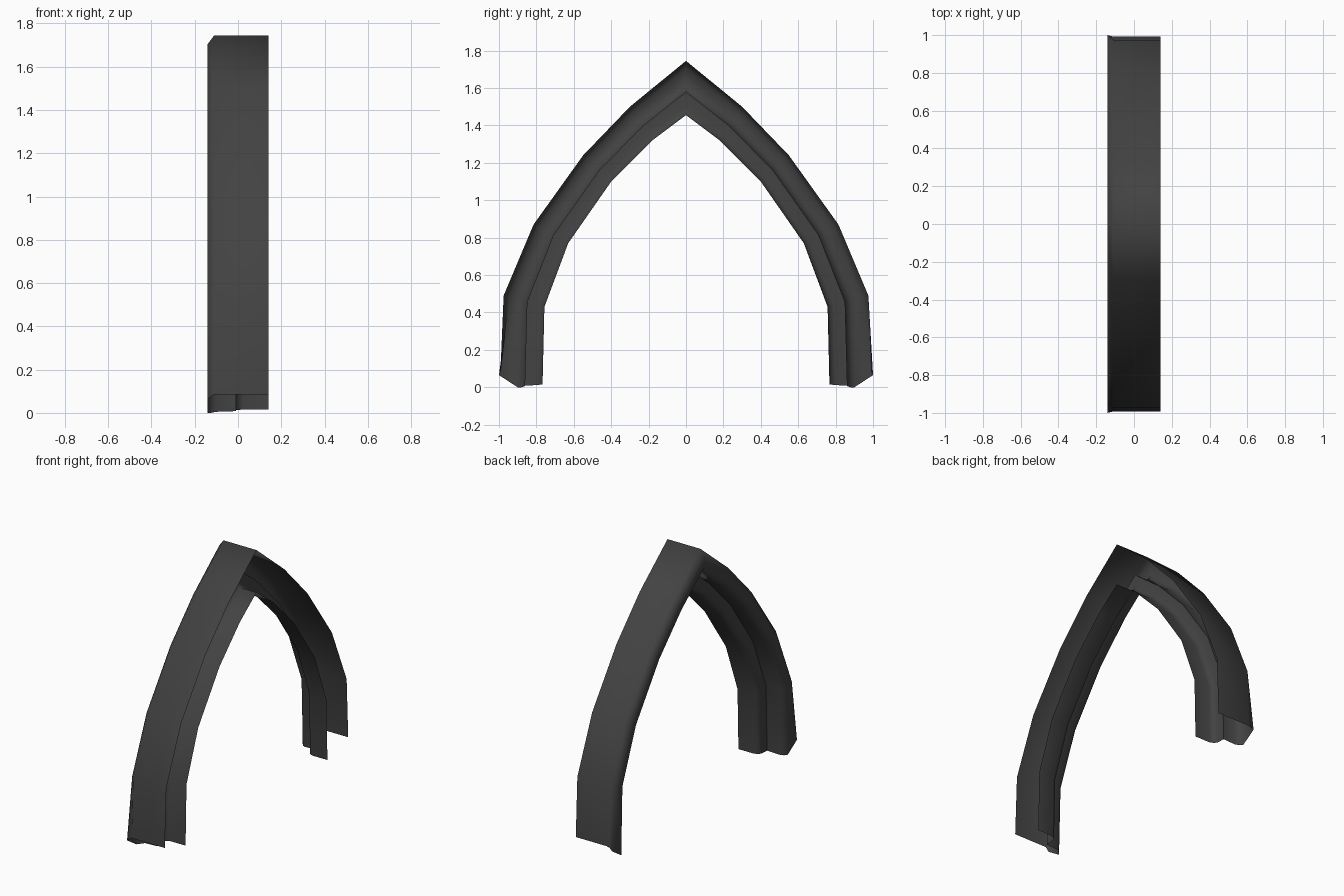
import bpy, bmesh, math

cube = bpy.data.objects.get("Cube")
if cube:
    bpy.data.objects.remove(cube, do_unlink=True)

# Dark stone material
stone = bpy.data.materials.new("dark_grey_stone")
stone.use_nodes = True
colour = (0.055, 0.055, 0.055, 1)
stone.diffuse_color = colour
bsdf = stone.node_tree.nodes["Principled BSDF"]
bsdf.inputs["Base Color"].default_value = colour
bsdf.inputs["Roughness"].default_value = 0.8

# Half arch from the apex down to the springing: (y, z)
OUTER = [(0, 1.745), (.30, 1.50), (.55, 1.24), (.815, .87), (.975, .49)]
INNER = [(0, 1.455), (.18, 1.32), (.40, 1.10), (.63, .77), (.757, .43)]

# Moulding section, open at the back: (x, outward fraction, foot y, foot z)
SECTION = [
    (.14, 1, .992, .085), (-.11, 1, .992, .085),
    (-.14, .86, 1.0, .065), (-.14, .60, .90, 0),
    (-.125, .50, .88, 0), (-.10, .43, .863, .005), (-.01, .43, .863, .008),
    (-.01, .15, .80, .012), (.0, .06, .78, .014),
    (.025, 0, .767, .015), (.14, 0, .767, .015),
]


def ring(bm, index, side):
    """One cross-section of the moulding; the last index is the foot."""
    verts = []
    for x, t, foot_y, foot_z in SECTION:
        if index == len(OUTER):
            y, z = foot_y, foot_z
        else:
            (yi, zi), (yo, zo) = INNER[index], OUTER[index]
            y, z = yi + (yo - yi) * t, zi + (zo - zi) * t
        verts.append(bm.verts.new((x, side * y, z)))
    return verts


# Sweep the moulding from one foot over the apex to the other
bm = bmesh.new()
feet = len(OUTER)
stations = [(i, -1) for i in range(feet, 0, -1)] + [(i, 1) for i in range(feet + 1)]
rings = [ring(bm, i, s) for i, s in stations]
for a, b in zip(rings, rings[1:]):
    for j in range(len(SECTION) - 1):
        bm.faces.new((a[j], b[j], b[j + 1], a[j + 1]))
bm.normal_update()

# The extrados must face outwards
if bm.faces[:][0].normal.y > 0:
    bmesh.ops.reverse_faces(bm, faces=bm.faces[:])

mesh = bpy.data.meshes.new("pointed_arch_moulding")
bm.to_mesh(mesh)
bm.free()
mesh.materials.append(stone)
arch = bpy.data.objects.new("pointed_arch_moulding", mesh)
bpy.context.collection.objects.link(arch)

bpy.ops.object.select_all(action="DESELECT")
arch.select_set(True)
bpy.context.view_layer.objects.active = arch
bpy.ops.object.shade_smooth_by_angle(angle=math.radians(82))
